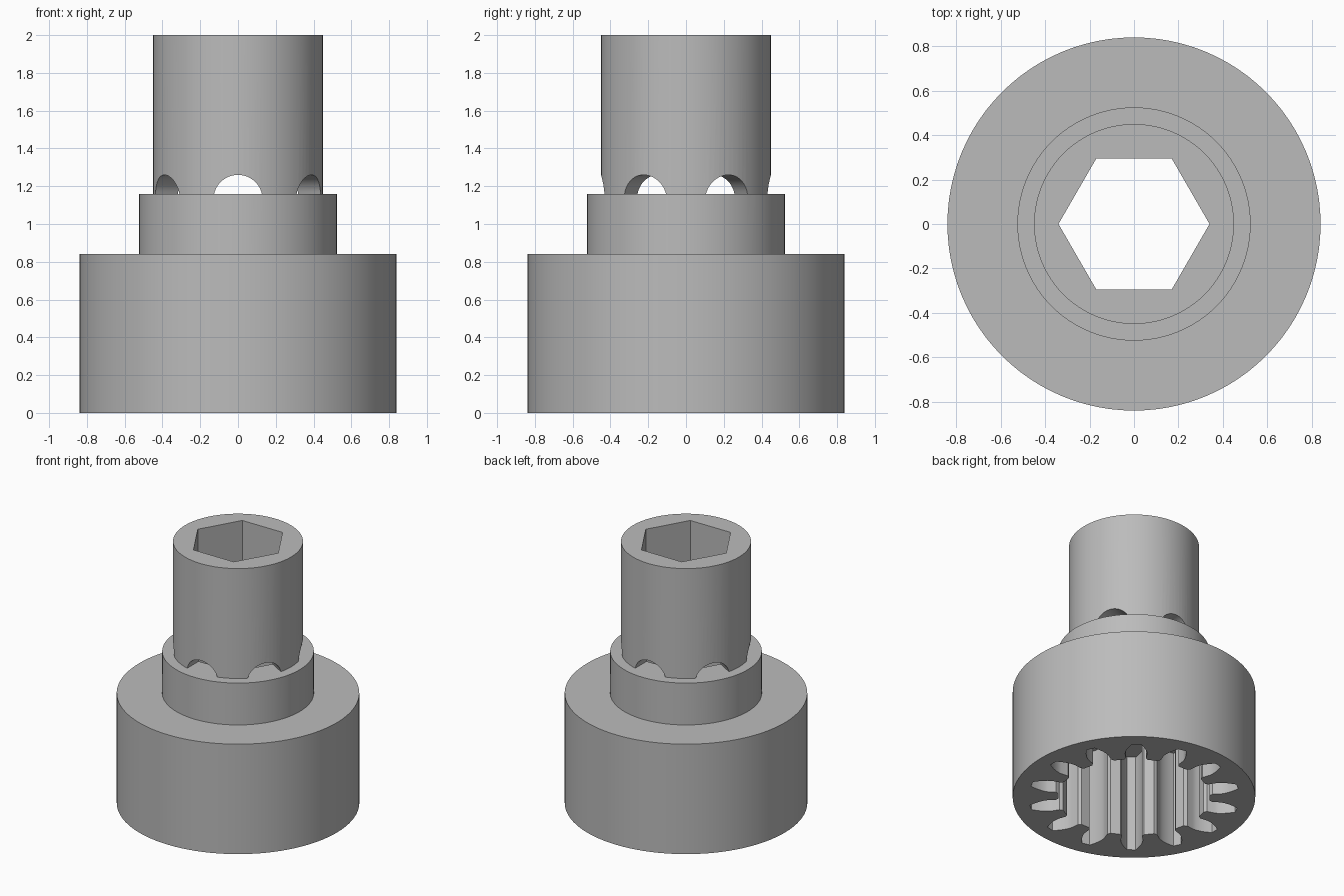
import bpy, bmesh, math
from math import sin, cos, tan, acos, pi, radians
from mathutils import Matrix

cube = bpy.data.objects.get("Cube")
if cube:
    bpy.data.objects.remove(cube)

grey = bpy.data.materials.new("mid grey")
grey.use_nodes = True
colour = (0.5, 0.5, 0.5, 1)
grey.diffuse_color = colour
grey.node_tree.nodes["Principled BSDF"].inputs["Base Color"].default_value = colour


def make_object(name, bm):
    bmesh.ops.recalc_face_normals(bm, faces=bm.faces[:])
    mesh = bpy.data.meshes.new(name)
    bm.to_mesh(mesh)
    bm.free()
    mesh.materials.append(grey)
    obj = bpy.data.objects.new(name, mesh)
    bpy.context.collection.objects.link(obj)
    return obj


def prism(name, outline, low, high, matrix=Matrix()):
    """Extrude a closed 2D outline along z, then place it."""
    bm = bmesh.new()
    base = bm.faces.new([bm.verts.new((x, y, low)) for x, y in outline])
    new = bmesh.ops.extrude_face_region(bm, geom=[base])["geom"]
    verts = [g for g in new if isinstance(g, bmesh.types.BMVert)]
    bmesh.ops.translate(bm, verts=verts, vec=(0, 0, high - low))
    bmesh.ops.transform(bm, matrix=matrix, verts=bm.verts[:])
    return make_object(name, bm)


def lathe(name, profile, sides=96):
    """Stack rings of the given radius and height into a closed solid."""
    bm = bmesh.new()
    rings = [[bm.verts.new((r * cos(2 * pi * i / sides), r * sin(2 * pi * i / sides), z))
              for i in range(sides)] for r, z in profile]
    for a, b in zip(rings, rings[1:]):
        for i in range(sides):
            j = (i + 1) % sides
            bm.faces.new((a[i], a[j], b[j], b[i]))
    bm.faces.new(rings[0])
    bm.faces.new(rings[-1])
    return make_object(name, bm)


def cut(target, cutter):
    mod = target.modifiers.new("cut", "BOOLEAN")
    mod.operation = "DIFFERENCE"
    mod.solver = "EXACT"
    mod.object = cutter
    bpy.context.view_layer.objects.active = target
    bpy.ops.object.modifier_apply(modifier=mod.name)
    bpy.data.objects.remove(cutter)


def gear_outline(teeth, module, pressure=radians(20)):
    """Involute spur gear with its first tooth on +x."""
    pitch, tip, root = module * teeth / 2, module * (teeth / 2 + 1), module * (teeth / 2 - 1.25)
    base = pitch * cos(pressure)

    def half_angle(r):
        a = acos(min(1, base / r))
        return pi / 2 / teeth + tan(pressure) - pressure - tan(a) + a

    steps = 7
    flank = [(root, half_angle(base) + 0.03), (root + 0.02, half_angle(base))]
    flank += [(r, half_angle(r)) for r in
              (base + (tip - base) * i / steps for i in range(steps + 1))]
    side = [(r, -a) for r, a in flank] + [(r, a) for r, a in reversed(flank)]
    return [(r * cos(a + 2 * pi * t / teeth), r * sin(a + 2 * pi * t / teeth))
            for t in range(teeth) for r, a in side]


# Stepped outer body: drum, collar and tube
socket = lathe("gear_socket", [(0.84, 0), (0.84, 0.84), (0.525, 0.84), (0.525, 1.16),
                               (0.45, 1.16), (0.45, 2)])

# Hexagonal bore through the whole part
hexagon = [(0.34 * cos(pi * i / 3), 0.34 * sin(pi * i / 3)) for i in range(6)]
cut(socket, prism("hex_cutter", hexagon, -0.1, 2.1))

# Toothed pocket in the underside
cut(socket, prism("gear_cutter", gear_outline(14, 0.0913), -0.1, 0.74))

# Arched side openings, one through each flat of the hexagon
start = math.asin(0.03 / 0.13)
arch = [(0.13 * cos(a), 0.13 * sin(a) + 1.13)
        for a in (start + (pi - 2 * start) * i / 24 for i in range(25))]
for k in range(6):
    turn = Matrix.Rotation(pi / 3 * k, 4, "Z") @ Matrix.Rotation(pi / 2, 4, "X")
    cut(socket, prism("arch_cutter", arch, 0.2, 0.6, turn))

# Smooth walls with sharp rims
bpy.ops.object.select_all(action="DESELECT")
socket.select_set(True)
bpy.context.view_layer.objects.active = socket
bpy.ops.object.shade_smooth_by_angle(angle=radians(30))
